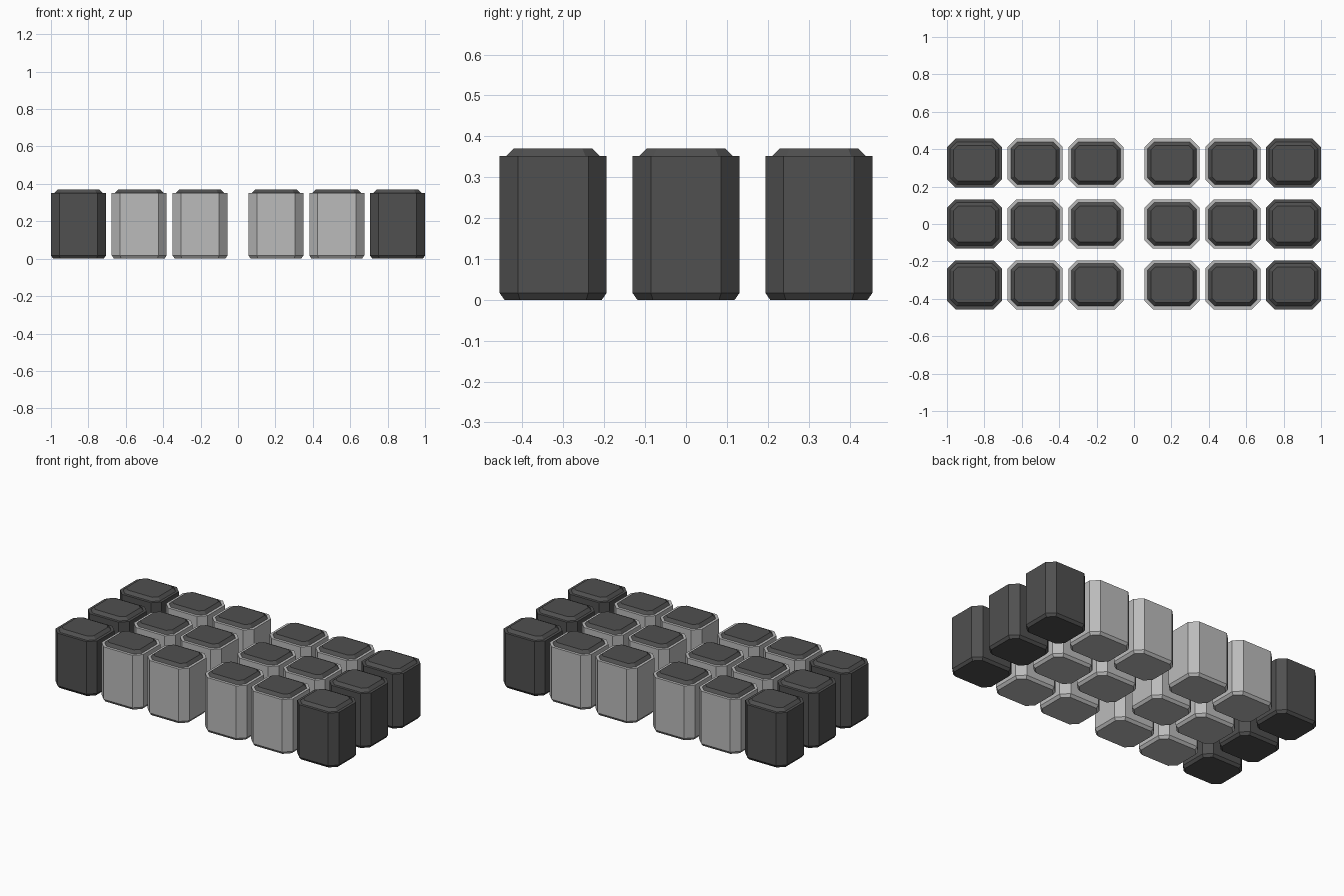
import bpy, bmesh

if "Cube" in bpy.data.objects:
    bpy.data.objects.remove(bpy.data.objects["Cube"])

HX, HY, CUT = 0.147, 0.131, 0.045   # half sizes and corner cut of a block
BODY_TOP, CAP_TOP = 0.352, 0.37

dark = bpy.data.materials.new("dark_grey")
dark.diffuse_color = (0.08, 0.08, 0.08, 1)
dark.use_nodes = True
dark.node_tree.nodes["Principled BSDF"].inputs["Base Color"].default_value = dark.diffuse_color
light = bpy.data.materials.new("light_grey")
light.diffuse_color = (0.5, 0.5, 0.5, 1)
light.use_nodes = True
light.node_tree.nodes["Principled BSDF"].inputs["Base Color"].default_value = light.diffuse_color


def octagon(inset, z):
    """Corner-cut rectangle, evenly inset from the block outline."""
    x, y, c = HX - inset, HY - inset, CUT - inset * 0.586
    return [(x, -y + c, z), (x, y - c, z), (x - c, y, z), (-x + c, y, z),
            (-x, y - c, z), (-x, -y + c, z), (-x + c, -y, z), (x - c, -y, z)]


def loft(name, sections, material):
    """Closed flat-faced solid through a stack of (inset, z) octagons."""
    bm = bmesh.new()
    rings = [[bm.verts.new(p) for p in octagon(*s)] for s in sections]
    for a, b in zip(rings, rings[1:]):
        for i in range(8):
            j = (i + 1) % 8
            bm.faces.new((a[i], a[j], b[j], b[i]))
    bm.faces.new(rings[0][::-1])
    bm.faces.new(rings[-1])
    mesh = bpy.data.meshes.new(name)
    bm.to_mesh(mesh)
    bm.free()
    mesh.materials.append(material)
    return mesh


def place(name, mesh, x, y):
    ob = bpy.data.objects.new(name, mesh)
    ob.location = (x, y, 0)
    bpy.context.collection.objects.link(ob)


# Shared part meshes: block body with bevelled foot, and bevelled cap
body = [(0.012, 0), (0, 0.017), (0, BODY_TOP)]
cap = [(0.017, BODY_TOP - 0.004), (0.017, BODY_TOP), (0.035, CAP_TOP)]
light_body = loft("light_block", body, light)
dark_body = loft("dark_block", body, dark)
cap_mesh = loft("block_cap", cap, dark)

# Two mirrored banks of three columns by three rows; outer columns are dark
for side in (-1, 1):
    for col, x in enumerate((0.203, 0.528, 0.853)):
        for y in (-0.325, 0, 0.325):
            outer = col == 2
            place("dark_block" if outer else "light_block",
                  dark_body if outer else light_body, side * x, y)
            place("block_cap", cap_mesh, side * x, y)
